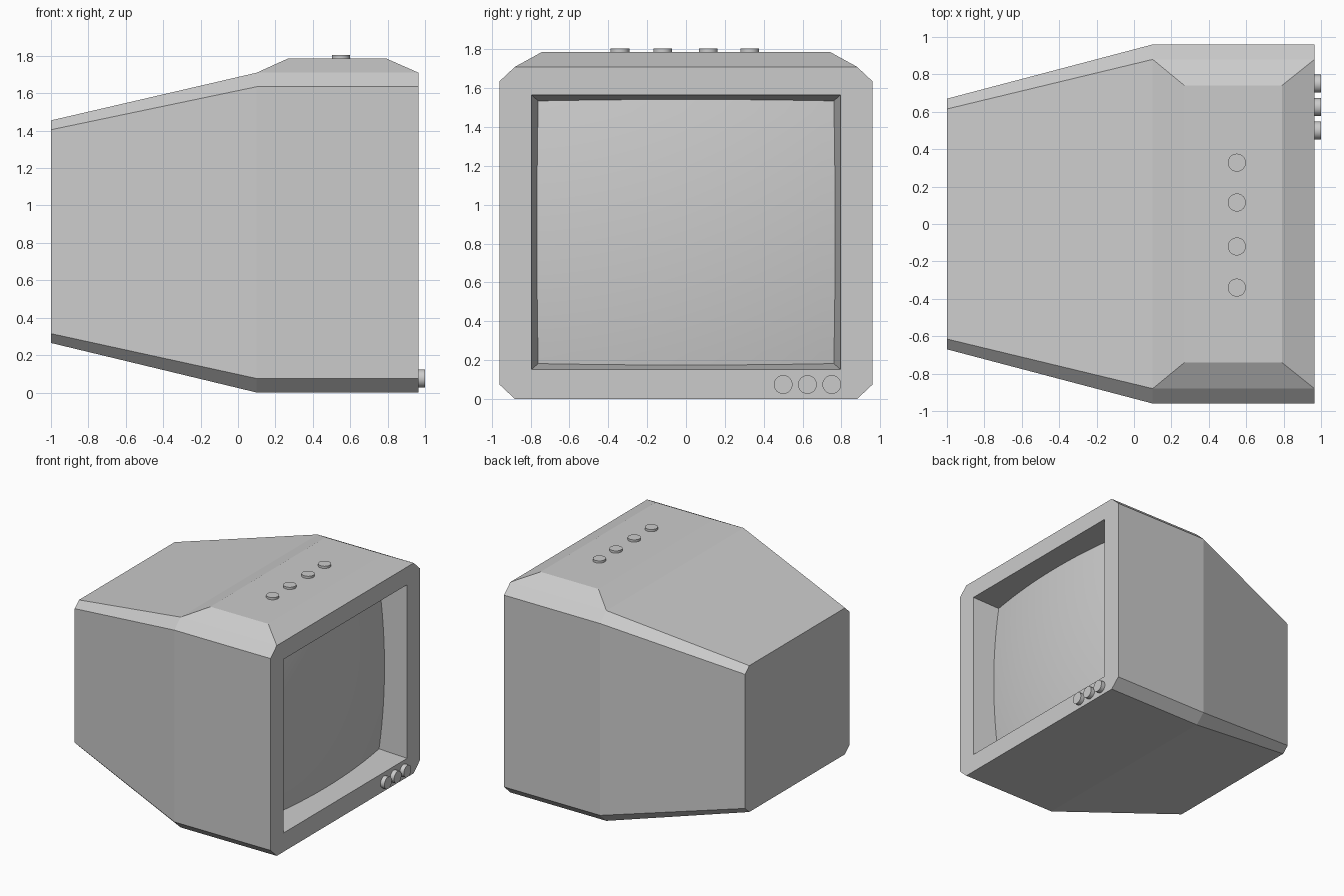
import bpy, bmesh
from math import pi
from mathutils import Matrix

if "Cube" in bpy.data.objects:
    bpy.data.objects.remove(bpy.data.objects["Cube"])


def finish(bm, name, recalc=True):
    if recalc:
        bmesh.ops.recalc_face_normals(bm, faces=bm.faces[:])
    mesh = bpy.data.meshes.new(name)
    bm.to_mesh(mesh)
    bm.free()
    obj = bpy.data.objects.new(name, mesh)
    bpy.context.collection.objects.link(obj)
    return obj


def smooth(obj):
    bpy.ops.object.select_all(action='DESELECT')
    obj.select_set(True)
    bpy.context.view_layer.objects.active = obj
    bpy.ops.object.shade_smooth_by_angle(angle=pi / 6)


def octagon(bm, x, y, z0, z1, c, cz):
    # chamfered rectangle, corner pairs: bottom right, top right, top left, bottom left
    pts = [(y - c, z0), (y, z0 + cz), (y, z1 - cz), (y - c, z1),
           (c - y, z1), (-y, z1 - cz), (-y, z0 + cz), (c - y, z0)]
    return [bm.verts.new((x, *p)) for p in pts]


def rect(bm, x, y, z0, z1):
    return [bm.verts.new((x, *p)) for p in ((y, z0), (y, z1), (-y, z1), (-y, z0))]


def loft(bm, a, b, skip=None):
    n = len(a)
    for i in range(n):
        if i != skip:
            j = (i + 1) % n
            bm.faces.new((a[i], a[j], b[j], b[i]))


# Casing: tapered back, straight front section, raised top panel, recessed opening
bm = bmesh.new()
back = octagon(bm, -1.0, 0.67, 0.265, 1.455, 0.055, 0.05)
mid = octagon(bm, 0.1, 0.96, 0.0, 1.71, 0.08, 0.075)
front = octagon(bm, 0.965, 0.96, 0.0, 1.71, 0.08, 0.075)
bm.faces.new(back)
loft(bm, back, mid)
loft(bm, mid, front, skip=3)

base = [mid[3], front[3], front[4], mid[4]]
top = [bm.verts.new((x, y, 1.787)) for x, y in
       ((0.27, 0.74), (0.79, 0.74), (0.79, -0.74), (0.27, -0.74))]
loft(bm, base, top)
bm.faces.new(top)

opening = rect(bm, 0.965, 0.795, 0.153, 1.565)
inner = rect(bm, 0.72, 0.758, 0.185, 1.532)
for k in range(4):
    n = (k + 1) % 4
    a, b, c = front[2 * k], front[2 * k + 1], front[(2 * k + 2) % 8]
    bm.faces.new((a, b, opening[k]))
    bm.faces.new((b, c, opening[n], opening[k]))
loft(bm, opening, inner)
finish(bm, "casing")

# Bulging glass screen set inside the opening
bm = bmesh.new()
bmesh.ops.create_grid(bm, x_segments=20, y_segments=20, size=1)
for v in bm.verts:
    y, z = v.co.x * 0.772, v.co.y * 0.685
    v.co = (0.84 - 0.1 * (y * y + z * z), y, z + 0.858)
smooth(finish(bm, "screen", recalc=False))


# Round controls
def knob(name, loc, depth, rot):
    bm = bmesh.new()
    bmesh.ops.create_cone(bm, cap_ends=True, segments=32, radius1=0.048, radius2=0.048,
                          depth=depth, matrix=Matrix.Translation(loc) @ rot)
    smooth(finish(bm, name))


for i, y in enumerate((0.50, 0.625, 0.75)):
    knob(f"front_knob_{i + 1}", (0.975, y, 0.075), 0.05, Matrix.Rotation(pi / 2, 4, 'Y'))
for i, y in enumerate((-0.34, -0.12, 0.115, 0.328)):
    knob(f"top_button_{i + 1}", (0.55, y, 1.79), 0.03, Matrix.Identity(4))
